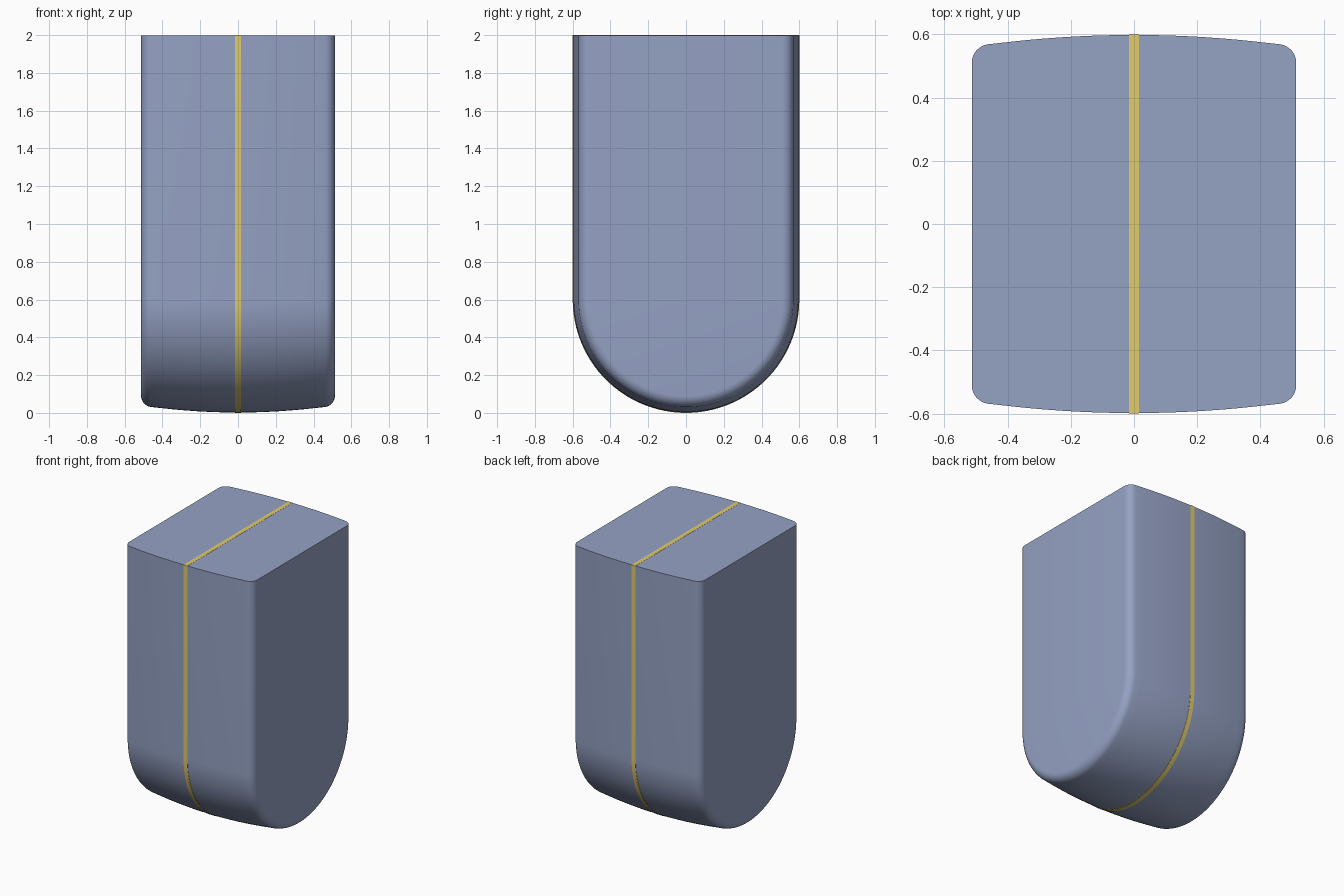
import bpy, bmesh
from math import sin, cos, pi, radians

if "Cube" in bpy.data.objects:
    bpy.data.objects.remove(bpy.data.objects["Cube"])

TOP, AXIS, STEPS = 2.0, 0.6, 64


def u_solid(name, profile, top=TOP):
    """Loft U-shaped outlines (half circle plus straight legs) along x; profile = (x, radius)."""
    bm = bmesh.new()
    rows = []
    for x, r in profile:
        pts = [(-r, top)]
        pts += [(-r * cos(pi * i / STEPS), AXIS - r * sin(pi * i / STEPS)) for i in range(STEPS + 1)]
        pts += [(r, top)]
        rows.append([bm.verts.new((x, y, z)) for y, z in pts])
    n = len(rows[0])
    for a, b in zip(rows, rows[1:]):
        for i in range(n):
            j = (i + 1) % n
            bm.faces.new((a[i], b[i], b[j], a[j]))
    bm.faces.new(rows[0])
    bm.faces.new(rows[-1])
    bmesh.ops.recalc_face_normals(bm, faces=bm.faces)
    mesh = bpy.data.meshes.new(name)
    bm.to_mesh(mesh)
    bm.free()
    ob = bpy.data.objects.new(name, mesh)
    bpy.context.collection.objects.link(ob)
    bpy.context.view_layer.objects.active = ob
    ob.select_set(True)
    bpy.ops.object.shade_smooth_by_angle(angle=radians(35))
    ob.select_set(False)
    return ob


def paint(ob, name, color):
    mat = bpy.data.materials.new(name)
    mat.diffuse_color = color
    mat.use_nodes = True
    mat.node_tree.nodes["Principled BSDF"].inputs["Base Color"].default_value = mat.diffuse_color
    ob.data.materials.append(mat)


# Main body: gently crowned face with rounded shoulders and flat sides
shoulder = [(0.454 + 0.059 * sin(a), 0.510 + 0.059 * cos(a))
            for a in [radians(8 + 82 * i / 8) for i in range(9)]]
crown = [(0.46 * i / 10, 0.598 - 0.03 * (i / 10) ** 2) for i in range(10)]
half = crown + shoulder
body = u_solid("body", [(-x, r) for x, r in reversed(half[1:])] + half, TOP - 0.001)
paint(body, "body_blue", (0.30, 0.36, 0.55, 1))

# Thin centre stripe, running all the way round
stripe = u_solid("centre_stripe", [(-0.016, 0.6), (0.016, 0.6)])
paint(stripe, "stripe_yellow", (0.75, 0.60, 0.15, 1))
